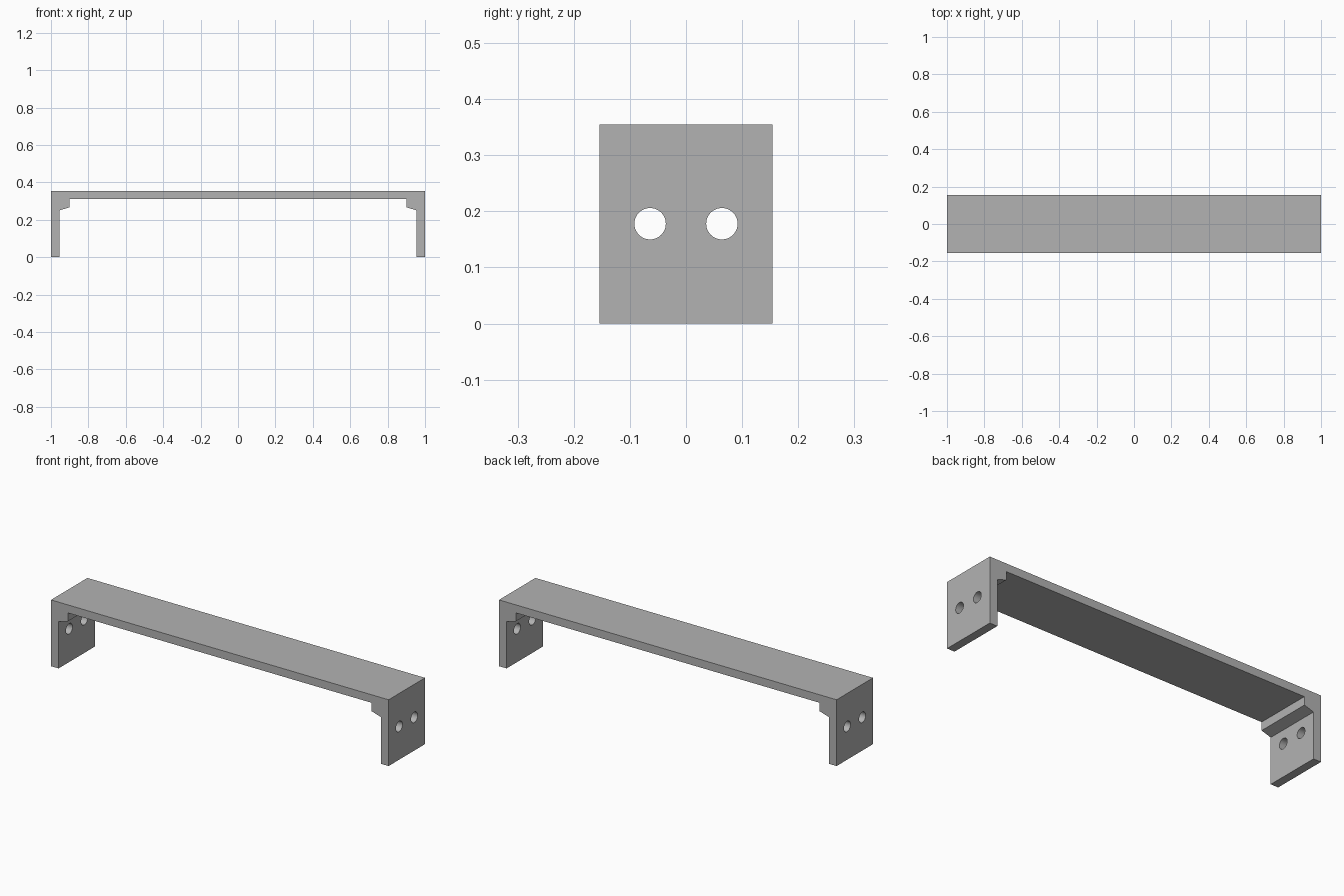
import bpy
import bmesh
from math import pi
from mathutils import Matrix

cube = bpy.data.objects.get("Cube")
if cube:
    bpy.data.objects.remove(cube, do_unlink=True)

DEPTH = 0.308
HOLE_Y, HOLE_Z, HOLE_R = 0.064, 0.178, 0.028

grey = bpy.data.materials.new("plain grey")
grey.use_nodes = True
grey.diffuse_color = (0.45, 0.45, 0.45, 1)
grey.node_tree.nodes["Principled BSDF"].inputs["Base Color"].default_value = grey.diffuse_color


def add_object(name, bm):
    bmesh.ops.recalc_face_normals(bm, faces=bm.faces)
    mesh = bpy.data.meshes.new(name)
    bm.to_mesh(mesh)
    bm.free()
    mesh.materials.append(grey)
    obj = bpy.data.objects.new(name, mesh)
    bpy.context.collection.objects.link(obj)
    return obj


# Bracket: half profile (leg, sloped gusset, top bar), mirrored and extruded
half = [(1, 0.355), (1, 0), (0.955, 0), (0.955, 0.25), (0.90, 0.267), (0.90, 0.312)]
outline = half + [(-x, z) for x, z in reversed(half)]
bm = bmesh.new()
face = bm.faces.new([bm.verts.new((x, -DEPTH / 2, z)) for x, z in outline])
ext = bmesh.ops.extrude_face_region(bm, geom=[face])
verts = [v for v in ext["geom"] if isinstance(v, bmesh.types.BMVert)]
bmesh.ops.translate(bm, verts=verts, vec=(0, DEPTH, 0))
bracket = add_object("bracket", bm)

# Screw hole cutters, running through both legs
bm = bmesh.new()
for side in (-1, 1):
    place = Matrix.Translation((0, side * HOLE_Y, HOLE_Z)) @ Matrix.Rotation(pi / 2, 4, "Y")
    bmesh.ops.create_cone(bm, cap_ends=True, segments=48, radius1=HOLE_R,
                          radius2=HOLE_R, depth=2.2, matrix=place)
cutter = add_object("screw_hole_cutter", bm)
cutter.hide_render = True
cutter.hide_viewport = True

holes = bracket.modifiers.new("screw holes", "BOOLEAN")
holes.operation = "DIFFERENCE"
holes.solver = "EXACT"
holes.object = cutter

# Smooth hole walls, sharp edges elsewhere
bpy.ops.object.select_all(action="DESELECT")
bracket.select_set(True)
bpy.context.view_layer.objects.active = bracket
bpy.ops.object.modifier_apply(modifier=holes.name)
bpy.data.objects.remove(cutter, do_unlink=True)
bpy.ops.object.shade_smooth_by_angle()
